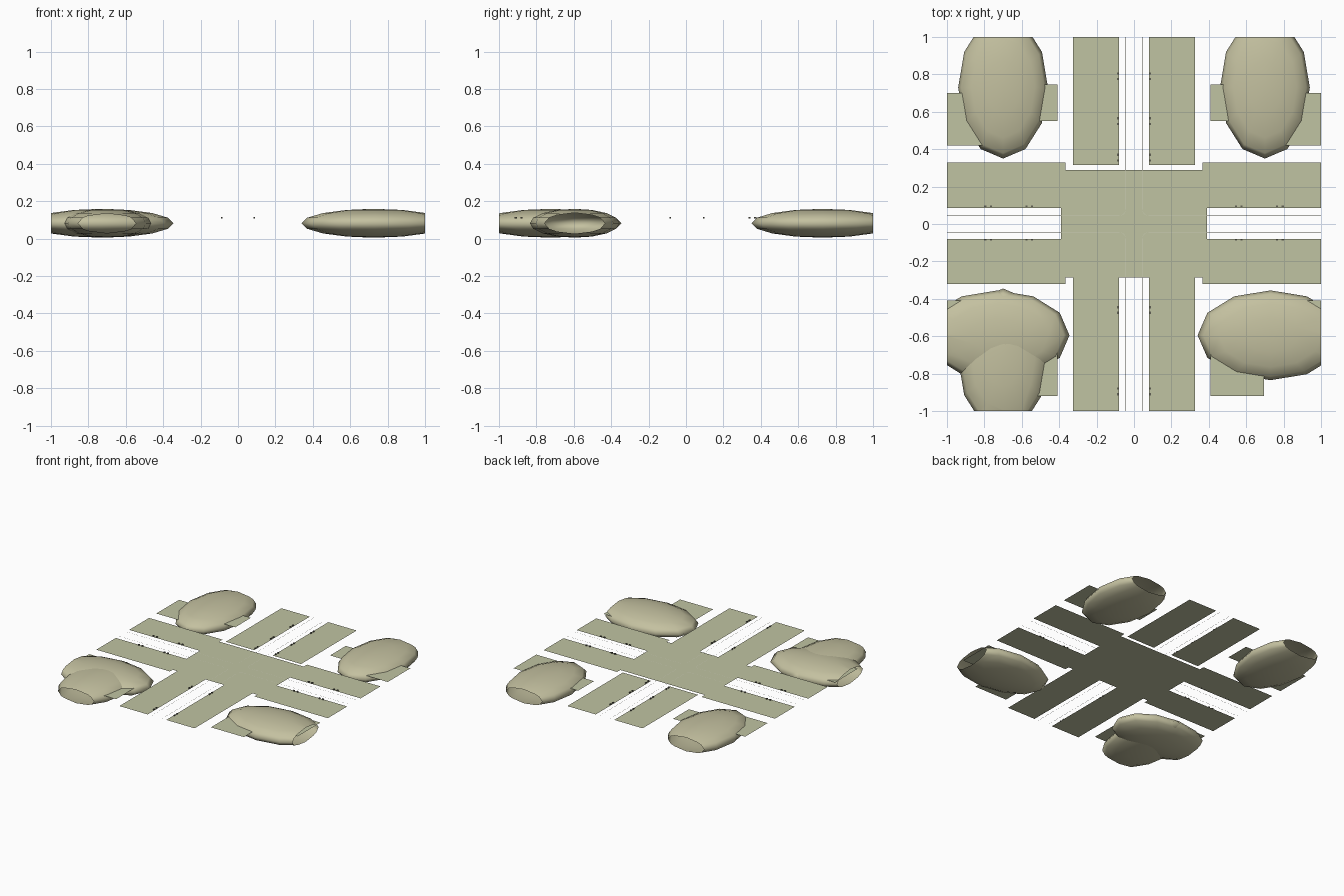
import bpy, bmesh, math
from mathutils import Matrix, Vector

if "Cube" in bpy.data.objects:
    bpy.data.objects.remove(bpy.data.objects["Cube"])

Z = 0.107  # level of all paving


def material(name, rgb):
    m = bpy.data.materials.new(name)
    m.diffuse_color = (*rgb, 1)
    m.use_nodes = True
    m.node_tree.nodes["Principled BSDF"].inputs["Base Color"].default_value = m.diffuse_color
    return m


PAVING = material("paving_olive", (0.53, 0.55, 0.365))
GRASS = material("hill_olive", (0.55, 0.53, 0.35))
LINE = material("line_pale", (0.62, 0.63, 0.48))
DARK = material("fitting_dark", (0.12, 0.12, 0.09))


def make(name, bm, mat, smooth=False):
    me = bpy.data.meshes.new(name)
    bm.to_mesh(me)
    bm.free()
    me.materials.append(mat)
    ob = bpy.data.objects.new(name, me)
    bpy.context.collection.objects.link(ob)
    if smooth:
        bpy.ops.object.select_all(action='DESELECT')
        ob.select_set(True)
        bpy.context.view_layer.objects.active = ob
        bpy.ops.object.shade_smooth()
    return ob


def slabs(name, rects, z=Z):
    # flat single-sided paving sheets
    bm = bmesh.new()
    for x0, x1, y0, y1 in rects:
        bm.faces.new([bm.verts.new((x, y, z)) for x, y in
                      ((x0, y0), (x1, y0), (x1, y1), (x0, y1))])
    return make(name, bm, PAVING)


def hill(name, x, y, rx, ry, z=0.082, rz=0.077):
    # squashed low-poly sphere, left open where it meets the tile border
    bm = bmesh.new()
    m = Matrix.Translation((x, y, z)) @ Matrix.Diagonal((rx, ry, rz, 1))
    bmesh.ops.create_uvsphere(bm, u_segments=12, v_segments=8, radius=1, matrix=m)
    for n in ((1, 0, 0), (-1, 0, 0), (0, 1, 0), (0, -1, 0)):
        bmesh.ops.bisect_plane(bm, geom=bm.verts[:] + bm.edges[:] + bm.faces[:],
                               plane_co=Vector(n), plane_no=Vector(n), clear_outer=True)
    return make(name, bm, GRASS, True)


# crossing in the middle
slabs("crossing", [(-0.39, 0.39, -0.285, 0.29)])

# sidewalks along the four arms
for s, side in ((-1, "left"), (1, "right")):
    for y0, y1, row in ((0.085, 0.33, "back"), (-0.32, -0.08, "front")):
        x0, x1 = sorted((s * 0.365, s))
        slabs(f"sidewalk_{side}_{row}", [(x0, x1, y0, y1)])
    x0, x1 = sorted((s * 0.08, s * 0.325))
    slabs(f"sidewalk_back_{side}", [(x0, x1, 0.315, 1)])
    slabs(f"sidewalk_front_{side}", [(x0, x1, -1, -0.285)])

    # paved plots in the corners (the left and right ones are mirror images)
    a, b = sorted((s * 0.41, s * 0.695))
    c, d = sorted((s * 0.695, s))
    slabs(f"plot_back_{side}", [(a, b, 0.55, 0.745), (c, d, 0.42, 0.70)])
    slabs(f"plot_front_{side}", [(a, b, -0.92, -0.64), (c, d, -0.69, -0.41)])

# hills
hill("hill_back_left", -0.70, 0.73, 0.24, 0.38)
hill("hill_back_right", 0.70, 0.73, 0.24, 0.38)
hill("hill_front_right", 0.73, -0.595, 0.39, 0.24)
hill("hill_front_left_wide", -0.73, -0.595, 0.385, 0.24)
hill("hill_front_left_deep", -0.70, -0.725, 0.24, 0.38)

# hair-thin flat lane lines turning round each corner
for sx in (-1, 1):
    for sy in (-1, 1):
        e, r, w = 0.044, 0.035, 0.0015
        rows = []
        bm = bmesh.new()
        for o in (0, w):
            path = [(1, e + o)]
            for i in range(7):
                t = math.radians(270 - 15 * i)
                path.append((e + r + (r - o) * math.cos(t), e + r + (r - o) * math.sin(t)))
            path.append((e + o, 1))
            rows.append([bm.verts.new((sx * x, sy * y, Z + 0.001)) for x, y in path])
        for i in range(len(rows[0]) - 1):
            quad = [rows[0][i], rows[0][i + 1], rows[1][i + 1], rows[1][i]]
            bm.faces.new(quad if sx * sy < 0 else quad[::-1])
        bm.normal_update()
        for f in bm.faces:
            if f.normal.z < 0:
                f.normal_flip()
        make("lane_line", bm, LINE)

# tiny kerbside fittings, in pairs along the road edges
bm = bmesh.new()
spots = [(s * 0.088, y) for s in (-1, 1) for y in (0.79, 0.55, 0.355, -0.46, -0.895)]
spots += [(x, 0.005 + s * 0.09) for s in (-1, 1) for x in (-0.78, -0.56, 0.56, 0.78)]
for x, y in spots:
    along_y = abs(x) < 0.1
    for o in (-0.015, 0.015):
        p = (x, y + o, Z + 0.004) if along_y else (x + o, y, Z + 0.004)
        size = (0.008, 0.012, 0.008) if along_y else (0.012, 0.008, 0.008)
        bmesh.ops.create_cube(bm, size=1, matrix=Matrix.Translation(p) @ Matrix.Diagonal((*size, 1)))
make("kerb_fittings", bm, DARK)
